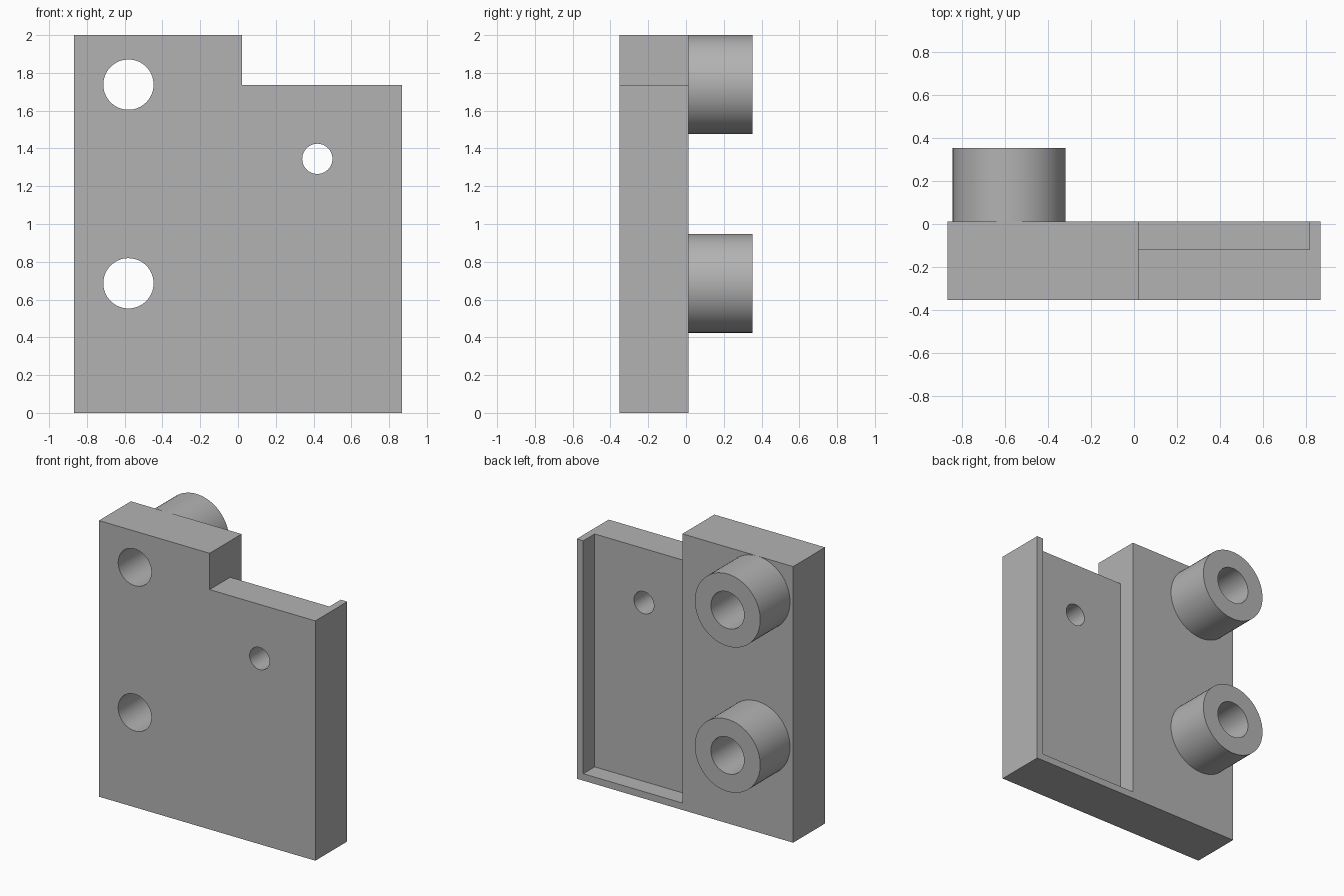
import bpy, bmesh, math
from mathutils import Matrix, Vector

cube = bpy.data.objects.get("Cube")
if cube:
    bpy.data.objects.remove(cube, do_unlink=True)

FRONT, BACK, BOSS_END = -0.353, 0.012, 0.353
POCKET_FLOOR = -0.118
STEP_X = 0.02
BOSS_X, BOSS_R, BORE_R = -0.58, 0.262, 0.133
BOSS_Z = {"upper": 1.738, "lower": 0.686}

grey = bpy.data.materials.new("plain grey")
grey.use_nodes = True
colour = (0.45, 0.45, 0.45, 1)
grey.diffuse_color = colour
grey.node_tree.nodes["Principled BSDF"].inputs["Base Color"].default_value = colour


def add_object(name, bm):
    bmesh.ops.recalc_face_normals(bm, faces=bm.faces)
    mesh = bpy.data.meshes.new(name)
    bm.to_mesh(mesh)
    bm.free()
    mesh.materials.append(grey)
    obj = bpy.data.objects.new(name, mesh)
    bpy.context.collection.objects.link(obj)
    return obj


def extrude_profile(name, points, y0, y1):
    """Prism with an (x, z) outline, running from y0 to y1."""
    bm = bmesh.new()
    face = bm.faces.new([bm.verts.new((x, y0, z)) for x, z in points])
    out = bmesh.ops.extrude_face_region(bm, geom=[face])["geom"]
    verts = [v for v in out if isinstance(v, bmesh.types.BMVert)]
    bmesh.ops.translate(bm, verts=verts, vec=(0, y1 - y0, 0))
    return add_object(name, bm)


def cylinder_y(name, x, z, radius, y0, y1):
    """Cylinder along y."""
    bm = bmesh.new()
    place = Matrix.Translation(Vector((x, (y0 + y1) / 2, z))) @ Matrix.Rotation(math.pi / 2, 4, "X")
    bmesh.ops.create_cone(bm, cap_ends=True, segments=64, radius1=radius,
                          radius2=radius, depth=y1 - y0, matrix=place)
    return add_object(name, bm)


def cut(obj, cutter):
    mod = obj.modifiers.new("cut " + cutter.name, "BOOLEAN")
    mod.operation = "DIFFERENCE"
    mod.solver = "EXACT"
    mod.object = cutter
    cutter.hide_render = True
    cutter.hide_set(True)


def smooth(obj):
    """Apply the cuts and smooth the round walls only."""
    bpy.ops.object.select_all(action="DESELECT")
    obj.select_set(True)
    bpy.context.view_layer.objects.active = obj
    for mod in list(obj.modifiers):
        bpy.ops.object.modifier_apply(modifier=mod.name)
    bpy.ops.object.shade_smooth_by_angle(angle=math.radians(30))


# Stepped plate
plate = extrude_profile("stepped_plate", [
    (-0.867, 0), (0.867, 0), (0.867, 1.737), (STEP_X, 1.737), (STEP_X, 2), (-0.867, 2)],
    FRONT, BACK)

# Pocket in the back, open at the top
pocket = extrude_profile("pocket_cutter", [
    (STEP_X, 0.05), (0.815, 0.05), (0.815, 1.9), (STEP_X, 1.9)], POCKET_FLOOR, BACK + 0.1)
cut(plate, pocket)
cutters = [pocket]

# Small through hole in the pocket
small_drill = cylinder_y("small_hole_cutter", 0.42, 1.345, 0.08, FRONT - 0.1, BACK + 0.1)
cut(plate, small_drill)
cutters.append(small_drill)

# Round bosses, bored right through the plate
bosses = []
for level, z in BOSS_Z.items():
    boss = cylinder_y(level + "_boss", BOSS_X, z, BOSS_R, BACK, BOSS_END)
    drill = cylinder_y(level + "_bore_cutter", BOSS_X, z, BORE_R, FRONT - 0.1, BOSS_END + 0.1)
    cut(plate, drill)
    cut(boss, drill)
    bosses.append(boss)
    cutters.append(drill)

for obj in [plate] + bosses:
    smooth(obj)
for cutter in cutters:
    bpy.data.objects.remove(cutter, do_unlink=True)
